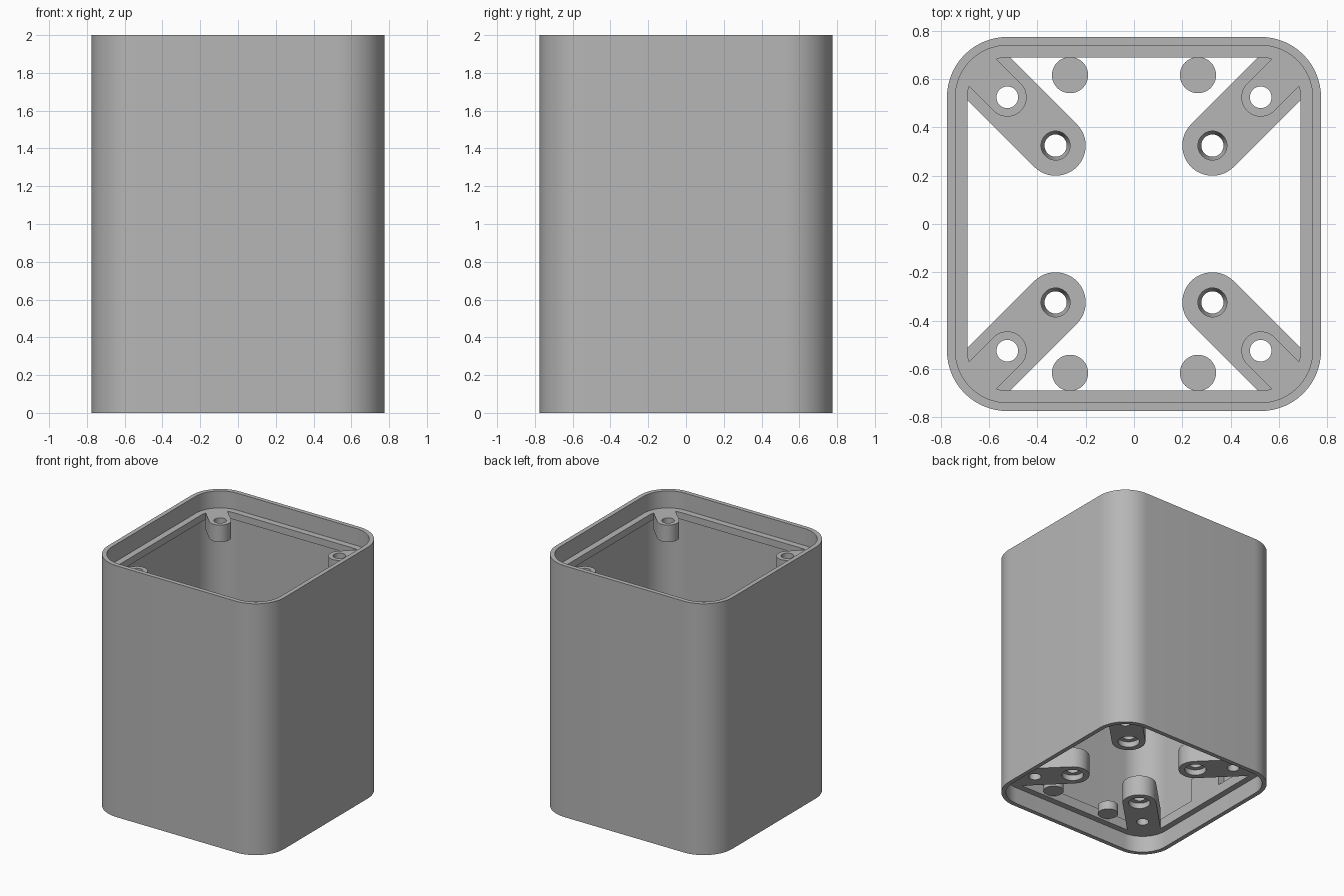
import bpy, bmesh, math
from mathutils import Vector

if "Cube" in bpy.data.objects:
    bpy.data.objects.remove(bpy.data.objects["Cube"], do_unlink=True)

grey = bpy.data.materials.new("plain_grey")
grey.use_nodes = True
grey.diffuse_color = (0.47, 0.47, 0.47, 1)
grey.node_tree.nodes["Principled BSDF"].inputs["Base Color"].default_value = (0.47, 0.47, 0.47, 1)

# Main dimensions
HEIGHT, HALF, RADIUS = 2.0, 0.775, 0.25
INNER, LEDGE = 0.74, 0.69
RECESS = 0.135


def finish(name, bm):
    bmesh.ops.recalc_face_normals(bm, faces=bm.faces)
    mesh = bpy.data.meshes.new(name)
    bm.to_mesh(mesh)
    bm.free()
    mesh.materials.append(grey)
    obj = bpy.data.objects.new(name, mesh)
    bpy.context.collection.objects.link(obj)
    return obj


def select(obj):
    bpy.ops.object.select_all(action="DESELECT")
    obj.select_set(True)
    bpy.context.view_layer.objects.active = obj


def smooth(obj):
    select(obj)
    bpy.ops.object.shade_smooth_by_angle(angle=math.radians(30))


def rounded_square(half, steps=16):
    """Outline sharing its corner centres with the outer wall."""
    r = half - (HALF - RADIUS)
    c = half - r
    pts = []
    for q in range(4):
        cx, cy = c * (1, -1, -1, 1)[q], c * (1, 1, -1, -1)[q]
        for i in range(steps + 1):
            a = math.pi / 2 * (q + i / steps)
            pts.append((cx + r * math.cos(a), cy + r * math.sin(a)))
    return pts


def loft(name, rings, closed=False):
    """Skin rings of (outline, z); join the last to the first, or cap both."""
    bm = bmesh.new()
    loops = [[bm.verts.new((x, y, z)) for x, y in pts] for pts, z in rings]
    pairs = list(zip(loops, loops[1:]))
    if closed:
        pairs.append((loops[-1], loops[0]))
    else:
        bm.faces.new(loops[0])
        bm.faces.new(loops[-1])
    for low, high in pairs:
        n = len(low)
        for i in range(n):
            j = (i + 1) % n
            bm.faces.new((low[i], low[j], high[j], high[i]))
    return finish(name, bm)


def circle(x, y, r, n=40):
    return [(x + r * math.cos(math.tau * i / n), y + r * math.sin(math.tau * i / n))
            for i in range(n)]


def capsule(start, end, r, steps=24):
    a, b = Vector(start), Vector(end)
    heading = math.atan2(b.y - a.y, b.x - a.x)
    pts = []
    for centre, turn in ((b, -math.pi / 2), (a, math.pi / 2)):
        for i in range(steps + 1):
            t = heading + turn + math.pi * i / steps
            pts.append((centre.x + r * math.cos(t), centre.y + r * math.sin(t)))
    return pts


def drill(obj, x, y, profile):
    """Cut a turned hole given as (radius, z) steps."""
    cutter = loft("hole_cutter", [(circle(x, y, r), z) for r, z in profile])
    cutter.hide_render = True
    mod = obj.modifiers.new("hole", "BOOLEAN")
    mod.operation, mod.solver, mod.object = "DIFFERENCE", "EXACT", cutter
    select(obj)
    bpy.ops.object.modifier_apply(modifier=mod.name)
    bpy.data.objects.remove(cutter, do_unlink=True)


# Housing wall with a recessed ledge at each end
top = HEIGHT - RECESS
section = [(HALF, 0), (HALF, HEIGHT), (INNER, HEIGHT), (INNER, top),
           (LEDGE, top), (LEDGE, top - 0.055), (INNER, top - 0.055),
           (INNER, 0.215), (LEDGE, 0.215), (LEDGE, RECESS),
           (INNER, RECESS), (INNER, 0)]
smooth(loft("housing_wall", [(rounded_square(h), z) for h, z in section], closed=True))

# Corner bosses: screw posts at the top, mounting arms at the bottom
for sx, side in ((1, "left"), (-1, "right")):
    for sy, end in ((1, "back"), (-1, "front")):
        place = f"{end}_{side}"
        hx, hy = 0.525 * sx, 0.525 * sy
        post = loft(f"{place}_screw_post",
                    [(capsule((hx, hy), (0.63 * sx, 0.63 * sy), 0.08), z)
                     for z in (top - 0.135, top)])
        drill(post, hx, hy, [(0.045, 1.6), (0.045, HEIGHT)])
        smooth(post)

        ax, ay = 0.325 * sx, 0.325 * sy
        arm = loft(f"{place}_mounting_arm",
                   [(capsule((ax, ay), (0.6 * sx, 0.6 * sy), 0.125), z)
                    for z in (RECESS, 0.3)])
        drill(arm, hx, hy, [(0.045, 0), (0.045, 0.5)])
        drill(arm, ax, ay, [(0.08, 0.1), (0.08, 0.18), (0.046, 0.181),
                            (0.046, 0.23), (0.06, 0.26), (0.06, 0.4)])
        smooth(arm)

        # Round pads beside the front and back walls
        smooth(loft(f"{place}_round_pad",
                    [(circle(0.265 * sx, 0.617 * sy, 0.075), z) for z in (0.15, 0.22)]))

    # Raised tab on the inside of each side wall
    edge = [(LEDGE * sx, -0.16), (0.75 * sx, -0.16), (0.75 * sx, 0.16), (LEDGE * sx, 0.16)]
    loft(f"{side}_wall_tab", [(edge, z) for z in (0.14, 0.4)])
